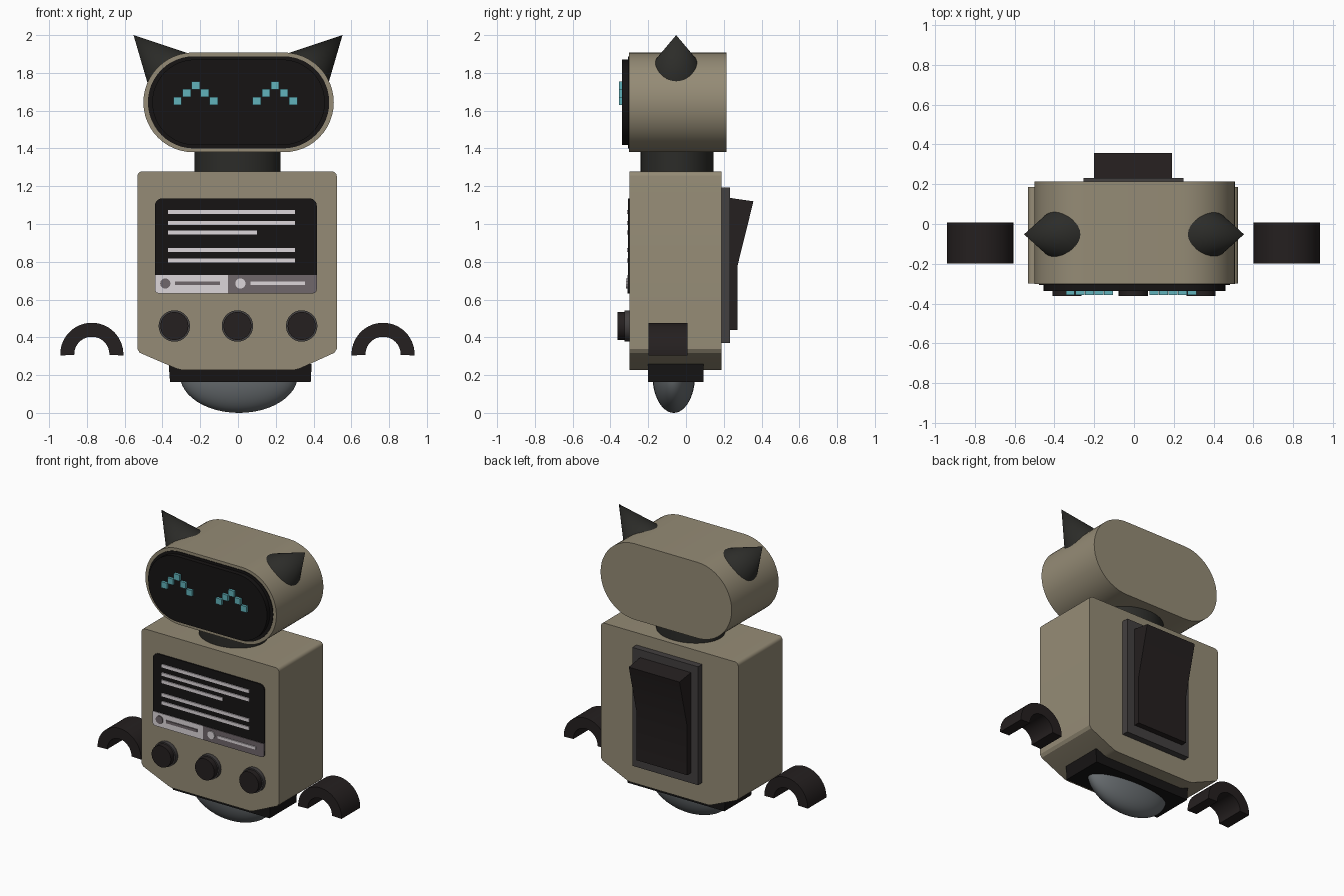
import bpy, bmesh
from math import sin, cos, pi, radians
from mathutils import Vector

if "Cube" in bpy.data.objects:
    bpy.data.objects.remove(bpy.data.objects["Cube"])


def mat(name, r, g, b):
    m = bpy.data.materials.new(name)
    m.diffuse_color = (r, g, b, 1)
    m.use_nodes = True
    m.node_tree.nodes["Principled BSDF"].inputs["Base Color"].default_value = m.diffuse_color
    return m


BEIGE = mat("beige", 0.30, 0.26, 0.18)
BLACK = mat("black", 0.008, 0.007, 0.007)
DARK = mat("dark", 0.018, 0.014, 0.014)
CHAR = mat("charcoal", 0.025, 0.025, 0.022)
TRIM = mat("trim", 0.055, 0.05, 0.05)
TEAL = mat("teal", 0.12, 0.45, 0.50)
LIGHT = mat("light", 0.72, 0.67, 0.70)
MAUVE = mat("mauve", 0.16, 0.135, 0.145)
STEEL = mat("steel", 0.14, 0.155, 0.165)


def finish(bm, name, material):
    bmesh.ops.recalc_face_normals(bm, faces=bm.faces)
    me = bpy.data.meshes.new(name)
    bm.to_mesh(me)
    bm.free()
    ob = bpy.data.objects.new(name, me)
    bpy.context.collection.objects.link(ob)
    me.materials.append(material)
    bpy.ops.object.select_all(action='DESELECT')
    ob.select_set(True)
    bpy.context.view_layer.objects.active = ob
    bpy.ops.object.shade_smooth_by_angle(angle=radians(30))
    return ob


def prism(name, profile, lo, hi, material, axis='y'):
    """Extrude a 2D profile (x,z), (y,z) or (x,y) along y, x or z."""
    put = {'y': lambda a, b, t: (a, t, b),
           'x': lambda a, b, t: (t, a, b),
           'z': lambda a, b, t: (a, b, t)}[axis]
    bm = bmesh.new()
    ends = [[bm.verts.new(put(a, b, t)) for a, b in profile] for t in (lo, hi)]
    for e in ends:
        bm.faces.new(e)
    n = len(profile)
    for i in range(n):
        j = (i + 1) % n
        bm.faces.new((ends[0][i], ends[0][j], ends[1][j], ends[1][i]))
    return finish(bm, name, material)


def arc(cx, cz, rx, rz, a0, a1, n):
    return [(cx + rx * cos(radians(a0 + (a1 - a0) * i / n)),
             cz + rz * sin(radians(a0 + (a1 - a0) * i / n))) for i in range(n + 1)]


def disc(cx, cz, rx, rz=None, n=48):
    return arc(cx, cz, rx, rz or rx, 0, 360, n)[:-1]


def rect(x0, x1, z0, z1):
    return [(x0, z0), (x1, z0), (x1, z1), (x0, z1)]


def round_rect(x0, x1, z0, z1, top, bottom, n=8):
    t, b = top, bottom
    return (arc(x1 - t, z1 - t, t, t, 0, 90, n) + arc(x0 + t, z1 - t, t, t, 90, 180, n)
            + arc(x0 + b, z0 + b, b, b, 180, 270, n) + arc(x1 - b, z0 + b, b, b, 270, 360, n))


def stadium(half_straight, r, cx=0.003, cz=1.644, n=24):
    return (arc(cx + half_straight, cz, r, r, -90, 90, n)
            + arc(cx - half_straight, cz, r, r, 90, 270, n))


# Head, face screen and neck
prism("head", stadium(0.24, 0.264), -0.302, 0.214, BEIGE)
prism("face_rim", stadium(0.236, 0.244), -0.306, -0.29, BLACK)
prism("face_screen", stadium(0.23, 0.227), -0.338, -0.30, BLACK)
prism("neck", disc(-0.003, -0.047, 0.228, 0.193), 1.26, 1.40, CHAR, 'z')

# Pixel eyes
for side, cx in (("left", -0.224), ("right", 0.196)):
    for i in range(-2, 3):
        x, z = cx + i * 0.048, 1.734 - abs(i) * 0.041
        prism(f"{side}_eye_pixel", rect(x - 0.022, x + 0.022, z - 0.021, z + 0.021),
              -0.356, -0.335, TEAL)

# Ears: cones leaning outward
for side, s in (("left", -1), ("right", 1)):
    tip, base = Vector((s * 0.553, -0.052, 2.0)), Vector((s * 0.368, -0.052, 1.808))
    axis = tip - base
    bm = bmesh.new()
    bmesh.ops.create_cone(bm, cap_ends=True, segments=40, radius1=0.14, radius2=0,
                          depth=axis.length)
    ear = finish(bm, f"{side}_ear", CHAR)
    ear.location = (tip + base) / 2
    ear.rotation_mode = 'QUATERNION'
    ear.rotation_quaternion = axis.to_track_quat('Z', 'Y')

# Body with chamfered lower sides
r = 0.025
body = ([(-0.30, 0.228), (0.30, 0.228), (0.325, 0.234), (0.51, 0.318), (0.523, 0.338)]
        + arc(0.523 - r, 1.278 - r, r, r, 0, 90, 5)
        + arc(-0.533 + r, 1.278 - r, r, r, 90, 180, 5)
        + [(-0.533, 0.338), (-0.52, 0.318), (-0.325, 0.234)])
prism("body", body, -0.298, 0.187, BEIGE)

# Chest screen, text bars and footer strip
prism("chest_screen", round_rect(-0.44, 0.417, 0.633, 1.136, 0.04, 0.02), -0.306, -0.29, BLACK)
for z, x1 in ((1.064, 0.303), (1.006, 0.303), (0.955, 0.10), (0.863, 0.303), (0.807, 0.303)):
    prism("screen_line", rect(-0.37, x1, z - 0.011, z + 0.011), -0.313, -0.30, LIGHT)
q = 0.02
prism("footer_left", [(-0.053, 0.633), (-0.053, 0.73), (-0.44, 0.73)]
      + arc(-0.44 + q, 0.633 + q, q, q, 180, 270, 6), -0.310, -0.30, LIGHT)
prism("footer_right", [(0.417, 0.73), (-0.053, 0.73), (-0.053, 0.633)]
      + arc(0.417 - q, 0.633 + q, q, q, 270, 360, 6), -0.310, -0.30, MAUVE)
for cx, x0, x1, m in ((-0.385, -0.333, -0.095, MAUVE), (0.013, 0.066, 0.356, LIGHT)):
    prism("footer_dot", disc(cx, 0.685, 0.027, n=24), -0.317, -0.305, m)
    prism("footer_bar", rect(x0, x1, 0.676, 0.695), -0.317, -0.305, m)

# Knobs
for cx in (-0.337, -0.003, 0.337):
    prism("knob_collar", disc(cx, 0.46, 0.083), -0.325, -0.29, TRIM)
    prism("knob", disc(cx, 0.46, 0.074), -0.362, -0.32, DARK)

# Back plate with rocker switch
prism("back_plate", rect(-0.255, 0.25, 0.37, 1.193), 0.18, 0.232, TRIM)
prism("rocker_switch", [(0.22, 1.14), (0.357, 1.12), (0.272, 0.776), (0.272, 0.44), (0.22, 0.44)],
      -0.20, 0.19, DARK, 'x')

# Hands: half rings
for side, cx in (("left", -0.774), ("right", 0.768)):
    prism(f"{side}_hand", arc(cx, 0.31, 0.167, 0.167, -2, 182, 28)
          + arc(cx, 0.31, 0.093, 0.093, 182, -2, 28), -0.198, 0.007, DARK)

# Base block and rounded wheel
prism("base_block", [(-0.36, 0.163), (0.385, 0.163), (0.39, 0.258), (-0.367, 0.258)],
      -0.202, 0.092, BLACK)
bm = bmesh.new()
bmesh.ops.create_uvsphere(bm, u_segments=48, v_segments=24, radius=1)
bmesh.ops.scale(bm, vec=(0.312, 0.113, 0.2), verts=bm.verts)
bmesh.ops.translate(bm, vec=(0.005, -0.065, 0.2), verts=bm.verts)
finish(bm, "wheel", STEEL)
